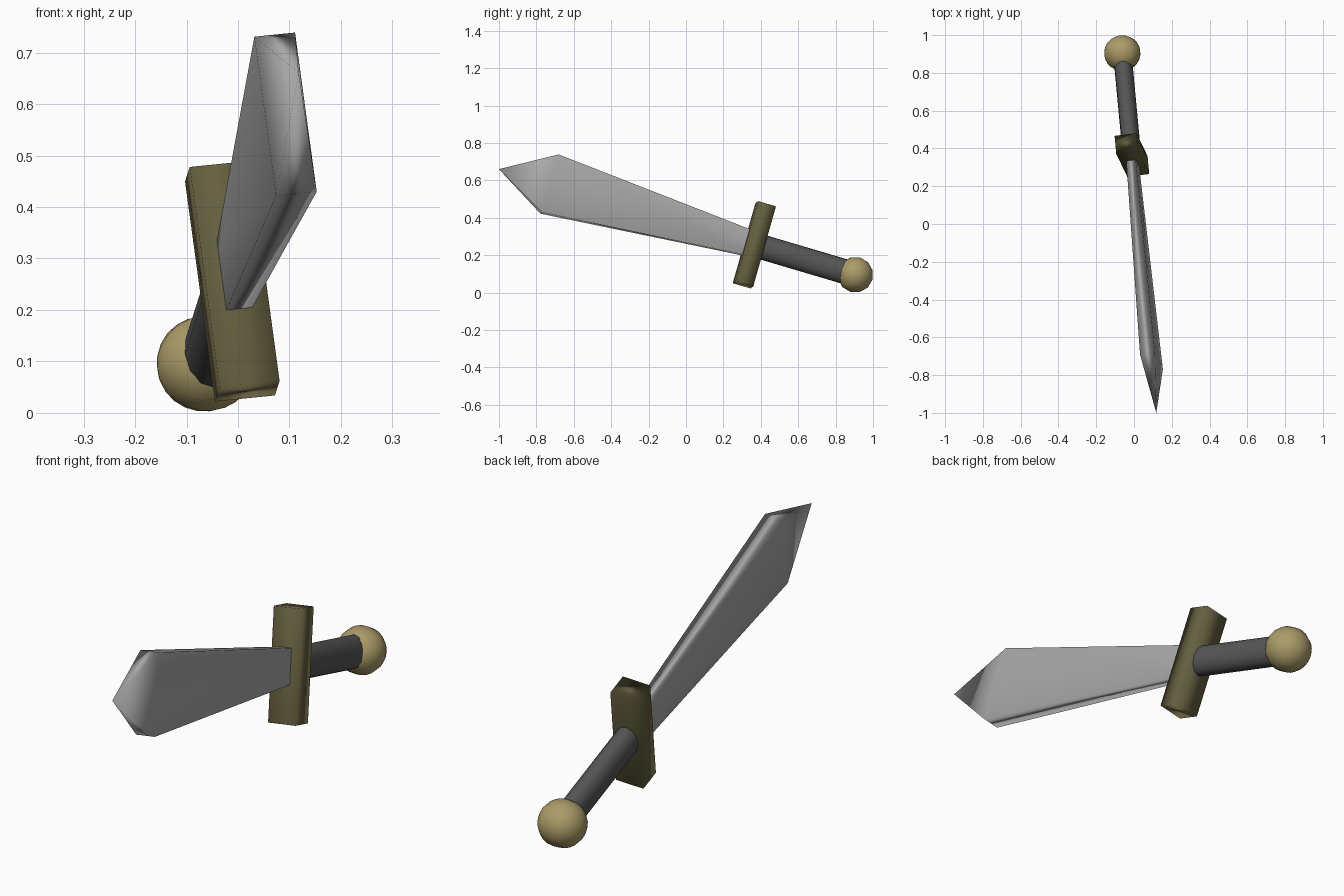
import bpy, bmesh, math
from mathutils import Vector, Matrix

if "Cube" in bpy.data.objects:
    bpy.data.objects.remove(bpy.data.objects["Cube"])

# Sword frame: X = thickness, Y = width, Z = along the axis from pommel to tip
axis = Vector((0.0902, -0.955, 0.283)).normalized()
wide = Vector((-0.13, 0.27, 0.955))
wide = (wide - axis * wide.dot(axis)).normalized()
thick = wide.cross(axis).normalized()
frame = Matrix((thick, wide, axis)).transposed().to_4x4()
frame.translation = (-0.062, 0.905, 0.096)


def material(name, rgb):
    m = bpy.data.materials.new(name)
    m.diffuse_color = (*rgb, 1)
    m.use_nodes = True
    m.node_tree.nodes["Principled BSDF"].inputs["Base Color"].default_value = m.diffuse_color
    return m


def add_part(name, bm, mat, weighted=False):
    """Turn a bmesh built in the sword frame into a smooth-shaded object."""
    bmesh.ops.recalc_face_normals(bm, faces=bm.faces)
    bm.transform(frame)
    me = bpy.data.meshes.new(name)
    bm.to_mesh(me)
    bm.free()
    me.materials.append(mat)
    ob = bpy.data.objects.new(name, me)
    bpy.context.collection.objects.link(ob)
    bpy.ops.object.select_all(action='DESELECT')
    ob.select_set(True)
    bpy.context.view_layer.objects.active = ob
    if weighted:
        bpy.ops.object.shade_smooth()
        ob.modifiers.new("even_normals", 'WEIGHTED_NORMAL')
    else:
        bpy.ops.object.shade_smooth_by_angle(angle=math.radians(45))
    return ob


def ring(bm, s, hx, hy):
    return [bm.verts.new((x * hx, y * hy, s))
            for x, y in ((-1, -1), (1, -1), (1, 1), (-1, 1))]


def bridge(bm, a, b):
    for i in range(4):
        j = (i + 1) % 4
        bm.faces.new((a[i], a[j], b[j], b[i]))


steel = material("steel_grey", (0.39, 0.39, 0.39))
bronze = material("dark_bronze", (0.13, 0.115, 0.05))
grip = material("charcoal_grip", (0.095, 0.095, 0.097))
gold = material("pale_gold", (0.41, 0.33, 0.14))

# Blade: flares from the guard, then closes to a point
bm = bmesh.new()
base = ring(bm, 0.57, 0.025, 0.067)
flare = ring(bm, 1.712, 0.04, 0.162)
tip = bm.verts.new((0, 0, 1.995))
bm.faces.new(base)
bridge(bm, base, flare)
for i in range(4):
    bm.faces.new((flare[i], flare[(i + 1) % 4], tip))
add_part("blade", bm, steel, weighted=True)

# Guard: plain crossbar
bm = bmesh.new()
a = ring(bm, 0.515, 0.059, 0.224)
b = ring(bm, 0.615, 0.059, 0.224)
bm.faces.new(a)
bm.faces.new(b)
bridge(bm, a, b)
add_part("guard", bm, bronze, weighted=True)

# Grip: oval cylinder
bm = bmesh.new()
bmesh.ops.create_cone(bm, cap_ends=True, segments=12, radius1=1, radius2=1, depth=1,
                      matrix=Matrix.Translation((0, 0, 0.3)) @ Matrix.Diagonal((0.049, 0.067, 0.48, 1)))
add_part("grip", bm, grip)

# Pommel: ball
bm = bmesh.new()
bmesh.ops.create_uvsphere(bm, u_segments=12, v_segments=12, radius=0.096,
                          matrix=Matrix.Rotation(math.pi / 2, 4, 'Y'))
add_part("pommel", bm, gold)
